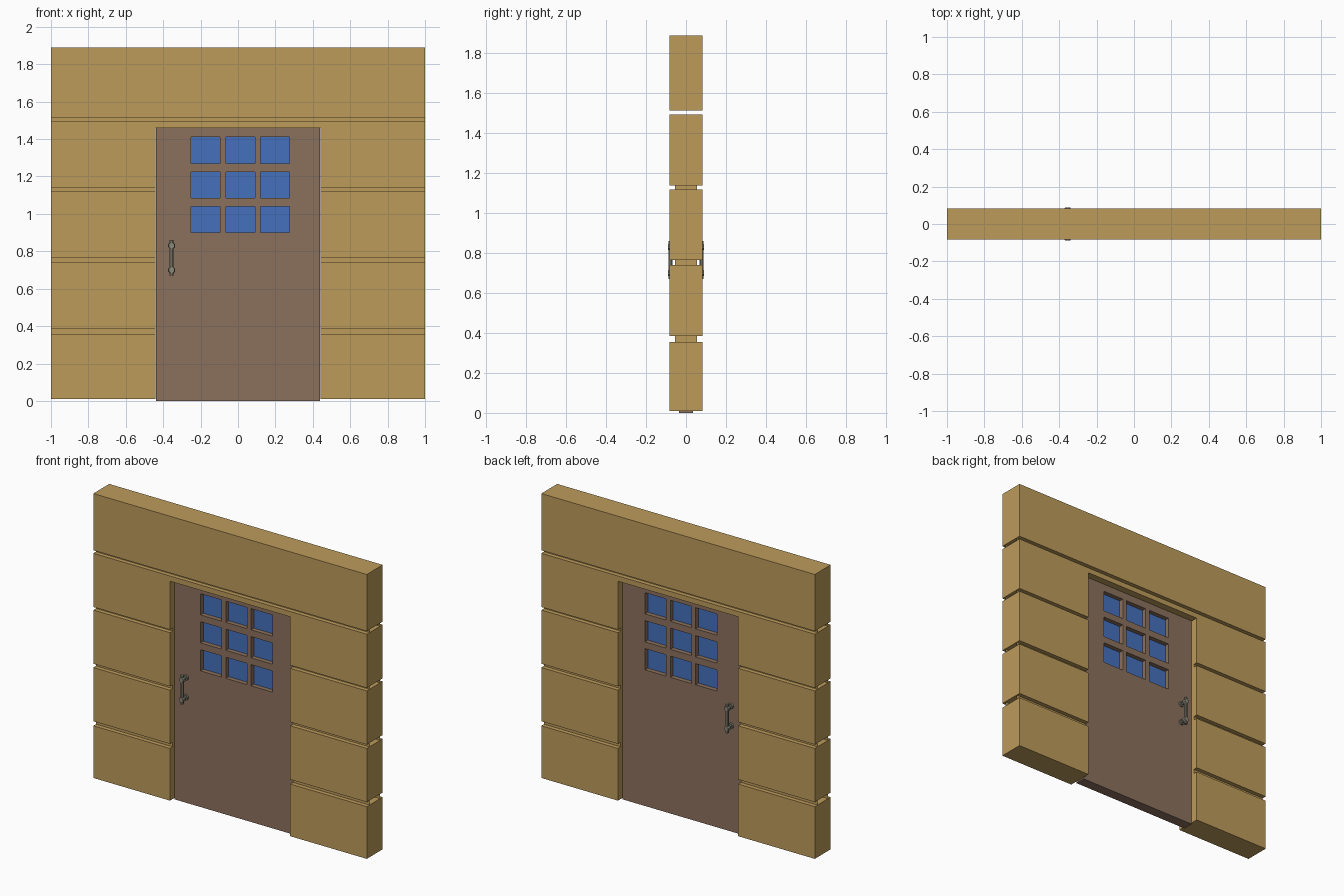
import bpy, bmesh
from math import pi
from mathutils import Matrix, Vector

if "Cube" in bpy.data.objects:
    bpy.data.objects.remove(bpy.data.objects["Cube"])


def material(name, rgb):
    m = bpy.data.materials.new(name)
    m.diffuse_color = (*rgb, 1)
    m.use_nodes = True
    m.node_tree.nodes["Principled BSDF"].inputs["Base Color"].default_value = m.diffuse_color
    return m


WOOD = material("wall wood", (0.51, 0.33, 0.105))
DOOR = material("door wood", (0.26, 0.165, 0.11))
GLASS = material("blue glass", (0.06, 0.165, 0.51))
METAL = material("aged metal", (0.26, 0.25, 0.19))


def finish(name, bm, mat):
    me = bpy.data.meshes.new(name)
    bm.to_mesh(me)
    bm.free()
    ob = bpy.data.objects.new(name, me)
    bpy.context.collection.objects.link(ob)
    me.materials.append(mat)
    return ob


def extrude_profile(name, profile, depth, mat):
    """Extrude an x-z outline through the wall, centred on y = 0."""
    bm = bmesh.new()
    face = bm.faces.new([bm.verts.new((x, -depth / 2, z)) for x, z in profile])
    new = bmesh.ops.extrude_face_region(bm, geom=[face])["geom"]
    bmesh.ops.translate(bm, vec=(0, depth, 0),
                        verts=[v for v in new if isinstance(v, bmesh.types.BMVert)])
    bmesh.ops.recalc_face_normals(bm, faces=bm.faces)
    return finish(name, bm, mat)


def rect(x0, x1, z0, z1):
    return [(x0, z0), (x1, z0), (x1, z1), (x0, z1)]


def quad(bm, pts, normal):
    f = bm.faces.new([bm.verts.new(p) for p in pts])
    f.normal_update()
    if f.normal.dot(Vector(normal)) < 0:
        f.normal_flip()


W, OPEN, TOP = 1.0, 0.44, 1.46      # wall half width, opening half width and height
DEPTH, CORE = 0.166, 0.055          # plank thickness, groove floor distance

# Planks beside the door
rows = [(0.01, 0.355), (0.385, 0.74), (0.765, 1.12)]
for i, (z0, z1) in enumerate(rows):
    for side, a, b in (("left", -W, -OPEN), ("right", OPEN, W)):
        extrude_profile(f"plank_{side}_{i + 1}", rect(a, b, z0, z1), DEPTH, WOOD)

# Notched plank over the door, then the top plank
extrude_profile("plank_lintel", [(-W, 1.14), (-OPEN, 1.14), (-OPEN, TOP), (OPEN, TOP),
                                 (OPEN, 1.14), (W, 1.14), (W, 1.495), (-W, 1.495)],
                DEPTH, WOOD)
extrude_profile("plank_top", rect(-W, W, 1.515, 1.89), DEPTH, WOOD)

# Groove floors between planks, open at the wall ends, closed at the door jambs
bm = bmesh.new()
gaps = [(0.355, 0.385), (0.74, 0.765), (1.12, 1.14)]
strips = [(s * OPEN, s * W, *g) for g in gaps for s in (-1, 1)] + [(-W, W, 1.495, 1.515)]
for a, b, z0, z1 in strips:
    for y in (-CORE, CORE):
        quad(bm, [(x, y, z) for x, z in rect(a, b, z0, z1)], (0, y, 0))
for z0, z1 in gaps:
    for x in (-OPEN, OPEN):
        quad(bm, [(x, y, z) for y, z in rect(-CORE, CORE, z0, z1)], (-x, 0, 0))
finish("groove_backing", bm, WOOD)

# Door leaf: a grid of cells with the nine window cells left out
xs = [-0.439, -0.25, -0.095, -0.065, 0.09, 0.12, 0.275, 0.439]
zs = [0, 0.90, 1.04, 1.085, 1.225, 1.27, 1.41, TOP]
bm = bmesh.new()
grid = [[bm.verts.new((x, 0, z)) for z in zs] for x in xs]
for i in range(7):
    for j in range(7):
        if not (i % 2 and j % 2):
            bm.faces.new((grid[i][j], grid[i + 1][j], grid[i + 1][j + 1], grid[i][j + 1]))
door = finish("door_leaf", bm, DOOR)
mod = door.modifiers.new("thickness", "SOLIDIFY")
mod.thickness = 0.07
mod.offset = 0

# Window panes
for i in (1, 3, 5):
    for j in (1, 3, 5):
        extrude_profile(f"window_pane_{i // 2}_{j // 2}",
                        rect(xs[i], xs[i + 1], zs[j], zs[j + 1]), 0.01, GLASS)


def cylinder(bm, r1, r2, start, end, sides=8):
    a, b = Vector(start), Vector(end)
    rot = (b - a).to_track_quat('Z', 'Y').to_matrix().to_4x4()
    spin = Matrix.Rotation(pi / sides, 4, 'Z')
    bmesh.ops.create_cone(bm, cap_ends=True, segments=sides, radius1=r1, radius2=r2,
                          depth=(b - a).length,
                          matrix=Matrix.Translation((a + b) / 2) @ rot @ spin)


# Pull handles on both sides: rosettes, posts, end collars and an upright bar
HX = -0.355
for name, s in (("front_handle", -1), ("back_handle", 1)):
    bm = bmesh.new()
    for z in (0.70, 0.83):
        cylinder(bm, 0.020, 0.017, (HX, s * 0.034, z), (HX, s * 0.043, z))
        cylinder(bm, 0.010, 0.010, (HX, s * 0.04, z), (HX, s * 0.08, z))
        cylinder(bm, 0.020, 0.016, (HX, s * 0.070, z), (HX, s * 0.089, z))
    cylinder(bm, 0.011, 0.011, (HX, s * 0.077, 0.67), (HX, s * 0.077, 0.86))
    finish(name, bm, METAL)
